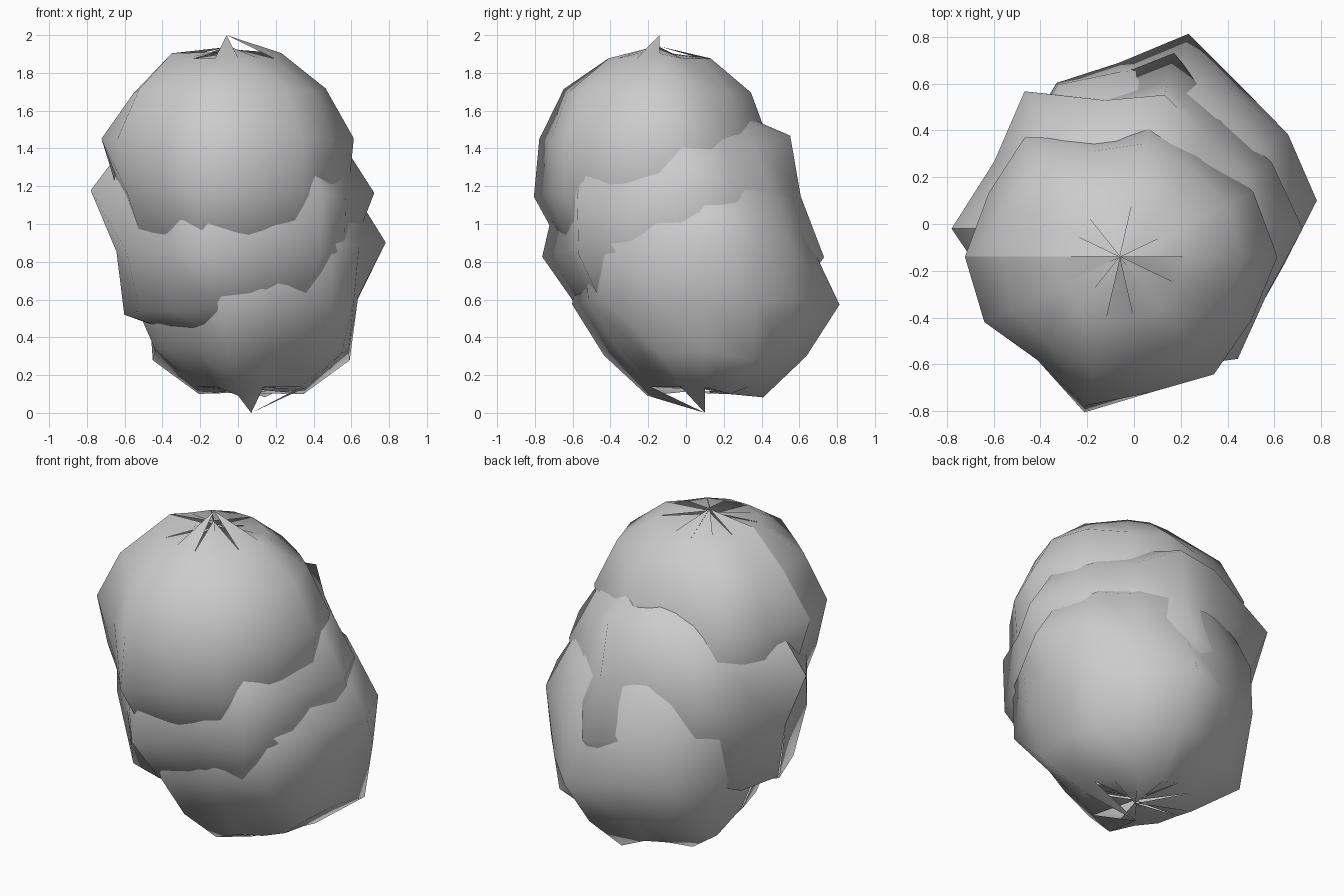
import bpy
import bmesh
import random
from math import sin, cos, pi

default_cube = bpy.data.objects.get("Cube")
if default_cube:
    bpy.data.objects.remove(default_cube, do_unlink=True)

SEGMENTS = 14
BANDS = 7
SPIKES = (3, 6)    # segments whose pole corners stand out
random.seed(4)


def material(name, colour):
    mat = bpy.data.materials.new(name)
    mat.use_nodes = True
    mat.diffuse_color = colour
    for node in mat.node_tree.nodes:
        if node.type == 'BSDF_PRINCIPLED':
            node.inputs["Base Color"].default_value = colour
            node.inputs["Roughness"].default_value = 0.8
    return mat


def soften(row, mean):
    """Halve the bumps of a ring as it nears a pole."""
    return [(value + mean) / 2 for value in row]


def stone(name, centre, mat, above, below, tip, cap, bumps):
    """Coarse sphere with jittered corners, an open seam and split poles.

    above and below hold the radii (in hundredths) of the two rings beside
    the waist, from the -x seam round by the front; bumps maps (ring, column)
    to single corners that stand out.
    """
    columns = SEGMENTS + 1
    radii = [[cap] * columns, soften(above, 66), above,
             below, soften(below, 66), [cap] * columns]
    for (ring, column), value in bumps.items():
        radii[ring][column] = value

    bm = bmesh.new()
    rings = []
    for ring, row in enumerate(radii):
        polar = pi * (ring + 1) / BANDS
        verts = []
        for column, value in enumerate(row):
            angle = pi + 2 * pi * column / SEGMENTS
            r = value / 100
            verts.append(bm.verts.new((r * sin(polar) * cos(angle),
                                       r * sin(polar) * sin(angle),
                                       r * cos(polar))))
        rings.append(verts)

    for i in range(SEGMENTS):
        j = i + 1
        # Each pole triangle has its own corner, at its own height
        heights = [tip if i in SPIKES else random.uniform(0.6, 0.65)
                   for pole in range(2)]
        top = bm.verts.new((0, 0, heights[0]))
        bottom = bm.verts.new((0, 0, -heights[1]))
        bm.faces.new((top, rings[0][i], rings[0][j]))
        bm.faces.new((rings[-1][i], bottom, rings[-1][j]))
        for upper, lower in zip(rings, rings[1:]):
            bm.faces.new((upper[i], lower[i], lower[j], upper[j]))

    for face in bm.faces:
        face.smooth = True
    mesh = bpy.data.meshes.new(name)
    bm.to_mesh(mesh)
    bm.free()
    mesh.materials.append(mat)
    obj = bpy.data.objects.new(name, mesh)
    obj.location = centre
    bpy.context.collection.objects.link(obj)


# Three stones overlapping in a leaning stack
grey = material("stone grey", (0.6, 0.6, 0.6, 1))

stone("top_stone", (-0.06, -0.14, 1.3), grey,
      above=[68, 66, 58, 67, 61, 66, 64, 69, 65, 57, 61, 53, 67, 64, 68],
      below=[57, 60, 57, 70, 61, 66, 62, 66, 63, 62, 60, 60, 63, 62, 59],
      tip=0.7, cap=64,
      bumps={(0, 0): 67, (0, 7): 67, (0, 14): 67, (1, 0): 63, (1, 14): 63,
             (1, 7): 67, (4, 0): 64})

stone("middle_stone", (0, -0.02, 1), grey,
      above=[80, 67, 64, 70, 63, 73, 65, 74, 67, 62, 66, 58, 77, 68, 80],
      below=[66, 67, 63, 78, 63, 72, 64, 62, 64, 64, 79, 66, 64, 64, 66],
      tip=0.7, cap=66,
      bumps={(1, 10): 75, (1, 11): 72, (4, 0): 77, (4, 1): 74, (4, 2): 74,
             (4, 12): 69, (4, 13): 76, (4, 14): 76})

stone("bottom_stone", (0.07, 0.1, 0.74), grey,
      above=[66, 63, 62, 69, 67, 70, 65, 73, 67, 60, 60, 58, 65, 62, 66],
      below=[64, 62, 59, 74, 65, 69, 62, 58, 64, 64, 75, 62, 66, 62, 63],
      tip=0.74, cap=67,
      bumps={(4, 4): 62, (4, 5): 61, (4, 6): 68, (4, 7): 66, (4, 8): 74,
             (4, 13): 74, (5, 3): 72, (5, 8): 71, (5, 10): 73, (5, 13): 71})
